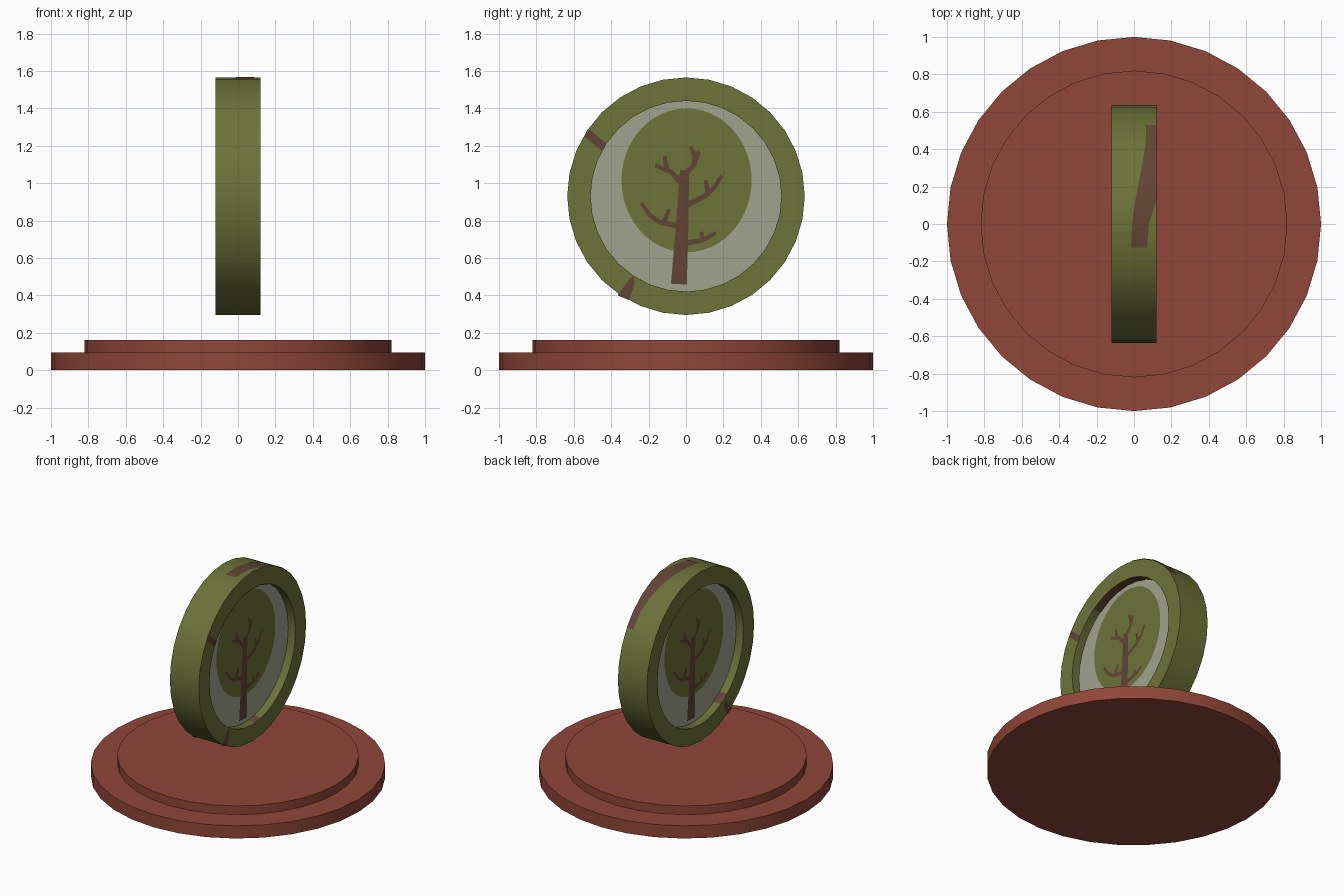
import bpy, bmesh, math
from mathutils import Vector

if "Cube" in bpy.data.objects:
    bpy.data.objects.remove(bpy.data.objects["Cube"])

SIDES = 32
CZ = 0.93            # height of the medallion centre


def srgb(c):
    c /= 255
    return c / 12.92 if c <= 0.04045 else ((c + 0.055) / 1.055) ** 2.4


def material(name, r, g, b):
    m = bpy.data.materials.new(name)
    m.diffuse_color = (srgb(r), srgb(g), srgb(b), 1)
    m.use_nodes = True
    m.node_tree.nodes["Principled BSDF"].inputs["Base Color"].default_value = m.diffuse_color
    return m


RED = material("brick_red", 144, 70, 56)
GREEN = material("moss_green", 108, 115, 57)
GREY = material("stone_grey", 160, 164, 141)
BROWN = material("bark_brown", 97, 69, 53)


def finish(bm, name, mat):
    me = bpy.data.meshes.new(name)
    bm.to_mesh(me)
    bm.free()
    me.materials.append(mat)
    ob = bpy.data.objects.new(name, me)
    bpy.context.collection.objects.link(ob)
    bpy.ops.object.select_all(action='DESELECT')
    ob.select_set(True)
    bpy.context.view_layer.objects.active = ob
    bpy.ops.object.shade_smooth_by_angle(angle=math.radians(35))
    return ob


def on_rim(x, r, k):
    a = 2 * math.pi * k / SIDES
    return Vector((x, r * math.cos(a), CZ + r * math.sin(a)))


def disc(name, place, r, lo, hi, mat):
    """Capped cylinder; place(t, r, k) gives a point on its side."""
    bm = bmesh.new()
    a = [bm.verts.new(place(lo, r, k)) for k in range(SIDES)]
    b = [bm.verts.new(place(hi, r, k)) for k in range(SIDES)]
    for k in range(SIDES):
        j = (k + 1) % SIDES
        bm.faces.new((a[k], a[j], b[j], b[k]))
    bm.faces.new(a)
    bm.faces.new(b)
    bmesh.ops.recalc_face_normals(bm, faces=bm.faces)
    return finish(bm, name, mat)


def on_base(z, r, k):
    a = 2 * math.pi * k / SIDES
    return Vector((r * math.cos(a), r * math.sin(a), z))


def add_face(bm, verts, out):
    f = bm.faces.new(verts)
    f.normal_update()
    if f.normal.dot(out) < 0:
        f.normal_flip()


def plate(name, polys, x, turn, mat):
    """Flat painted polygons (y, z) facing +x or -x; turn swaps y."""
    bm = bmesh.new()
    for poly in polys:
        add_face(bm, [bm.verts.new((x, y * turn, z)) for y, z in poly],
                 Vector((x, 0, 0)))
    return finish(bm, name, mat)


def rim_patch(name, r, rows, sign):
    """Painted band on the ring wall; rows are (step, x from, x to)."""
    bm = bmesh.new()
    pairs = [(bm.verts.new(on_rim(lo, r, k)), bm.verts.new(on_rim(hi, r, k)))
             for k, lo, hi in rows]
    for (a, b), (c, d) in zip(pairs, pairs[1:]):
        mid = (a.co + c.co) / 2 - Vector((0, 0, CZ))
        add_face(bm, (a, b, d, c), sign * Vector((0, mid.y, mid.z)))
    return finish(bm, name, BROWN)


def ribbon(points, w0, w1):
    """Tapered stroke through points, as a list of quads."""
    p = [Vector(q) for q in points]
    n = len(p) - 1
    left, right = [], []
    for i, q in enumerate(p):
        d = (p[min(i + 1, n)] - p[max(i - 1, 0)]).normalized()
        h = Vector((-d.y, d.x)) * (w0 + (w1 - w0) * i / n) / 2
        left.append(q + h)
        right.append(q - h)
    return [(left[i], right[i], right[i + 1], left[i + 1]) for i in range(n)]


# Stepped pedestal
disc("pedestal_lower", on_base, 1.0, 0.0, 0.095, RED)
disc("pedestal_upper", on_base, 0.82, 0.09, 0.16, RED)

# Medallion ring
bm = bmesh.new()
profile = [(-0.12, 0.51), (0.12, 0.51), (0.12, 0.635), (-0.12, 0.635)]
rings = [[bm.verts.new(on_rim(x, r, k)) for x, r in profile] for k in range(SIDES)]
for k in range(SIDES):
    p, q = rings[k], rings[(k + 1) % SIDES]
    for i in range(4):
        j = (i + 1) % 4
        bm.faces.new((p[i], p[j], q[j], q[i]))
bmesh.ops.recalc_face_normals(bm, faces=bm.faces)
finish(bm, "medallion_ring", GREEN)

# Recessed centre plate
disc("centre_plate", on_rim, 0.525, -0.06, 0.06, GREY)

# Painted tree and crown, on both sides
crown = [(0.003 + 0.348 * math.cos(2 * math.pi * i / 48),
          1.015 + 0.385 * math.sin(2 * math.pi * i / 48)) for i in range(48)]
tree = ribbon([(-0.038, 0.46), (-0.02, 0.78), (-0.008, 1.07)], 0.085, 0.048)
for stroke in (
    [(-0.01, 1.04), (0.045, 1.10), (0.07, 1.17)],
    [(0.045, 1.10), (0.045, 1.15), (0.025, 1.195)],
    [(-0.025, 1.0), (-0.08, 1.06), (-0.165, 1.095)],
    [(-0.10, 1.06), (-0.115, 1.145)],
    [(0.0, 0.88), (0.10, 0.93), (0.155, 0.98), (0.19, 1.04)],
    [(0.12, 0.945), (0.105, 1.015)],
    [(-0.035, 0.77), (-0.14, 0.79), (-0.195, 0.83), (-0.24, 0.895)],
    [(-0.12, 0.785), (-0.09, 0.86)],
    [(0.0, 0.68), (0.09, 0.695), (0.16, 0.735)],
    [(0.09, 0.695), (0.082, 0.74)],
):
    tree += ribbon(stroke, 0.03, 0.02)
for side, s in (("right", 1), ("left", -1)):
    plate("crown_" + side, [crown], s * 0.063, s, GREEN)
    plate("tree_" + side, tree, s * 0.066, s, BROWN)

# Bark patches on the ring faces
upper = [(-0.545, 1.25), (-0.515, 1.285), (-0.425, 1.21), (-0.45, 1.175)]
lower = [(-0.365, 0.40), (-0.305, 0.375), (-0.275, 0.46), (-0.28, 0.503), (-0.30, 0.49)]
plate("bark_patches_right", [upper, lower], 0.122, 1, BROWN)
plate("bark_patch_left", [lower], -0.122, 1, BROWN)

# Bark patches on the outer and inner walls
rim_patch("bark_top", 0.638, [(3, 0.065, 0.12), (4, 0.065, 0.12), (5, 0.05, 0.12),
          (6, 0.03, 0.12), (7, 0.007, 0.12), (8, -0.01, 0.08), (9, -0.016, 0.07)], 1)
rim_patch("bark_inner_top", 0.506, [(k, 0.06, 0.12) for k in range(6, 12)], -1)
rim_patch("bark_inner_bottom", 0.506, [(24.3, 0.07, 0.12), (25, 0.07, 0.12)], -1)
rim_patch("bark_inner_left", 0.506, [(20.6, -0.12, -0.06), (21.5, -0.12, -0.06)], -1)
